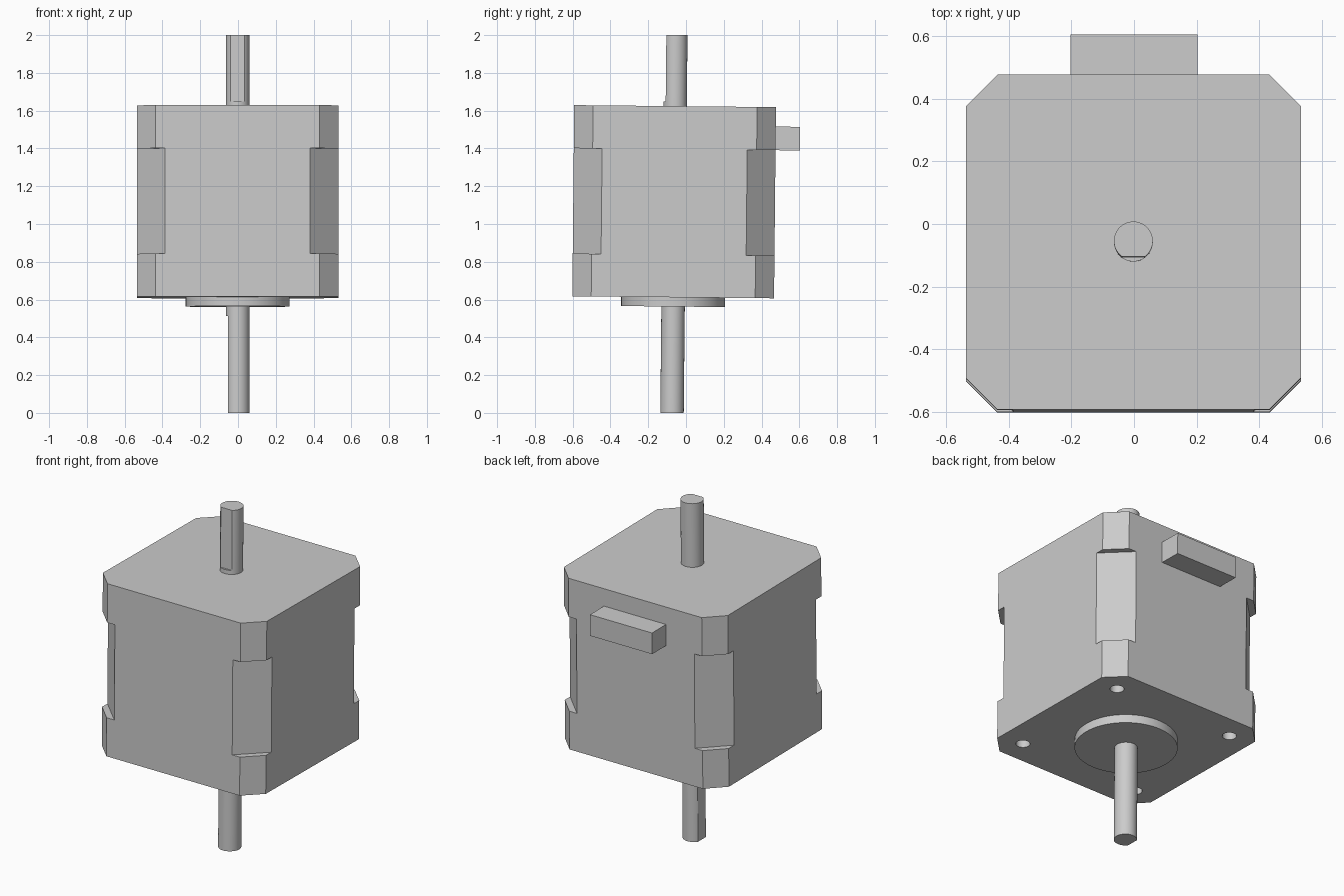
import bpy
import bmesh
import math
from mathutils import Matrix

default = bpy.data.objects.get("Cube")
if default:
    bpy.data.objects.remove(default, do_unlink=True)

grey = bpy.data.materials.new("plain grey")
grey.use_nodes = True
colour = (0.6, 0.6, 0.6, 1)
grey.diffuse_color = colour
grey.node_tree.nodes["Principled BSDF"].inputs["Base Color"].default_value = colour

HALF = 0.534                      # half width of the housing
BOTTOM, TOP = 0.612, 1.624        # housing ends
RECESS = (0.838, 1.396)           # deeper corner cut on the middle stack
SHAFT_R = 0.062
FLAT = 0.05                       # distance from the shaft axis to its flat


def make(name, bm):
    mesh = bpy.data.meshes.new(name)
    bmesh.ops.recalc_face_normals(bm, faces=bm.faces)
    bm.to_mesh(mesh)
    bm.free()
    obj = bpy.data.objects.new(name, mesh)
    bpy.context.collection.objects.link(obj)
    mesh.materials.append(grey)
    return obj


def box(name, lo, hi, turn=0.0):
    bm = bmesh.new()
    size = [b - a for a, b in zip(lo, hi)]
    mid = [(a + b) / 2 for a, b in zip(lo, hi)]
    place = Matrix.Rotation(turn, 4, "Z") @ Matrix.Translation(mid) @ Matrix.Diagonal((*size, 1))
    bmesh.ops.create_cube(bm, size=1, matrix=place)
    return make(name, bm)


def cylinder(name, radius, z0, z1, x=0.0, y=0.0, sides=48):
    bm = bmesh.new()
    bmesh.ops.create_cone(bm, cap_ends=True, segments=sides, radius1=radius, radius2=radius,
                          depth=z1 - z0, matrix=Matrix.Translation((x, y, (z0 + z1) / 2)))
    return make(name, bm)


def activate(obj):
    bpy.ops.object.select_all(action="DESELECT")
    obj.select_set(True)
    bpy.context.view_layer.objects.active = obj


def cut(obj, cutter):
    cutter.hide_render = True
    activate(obj)
    mod = obj.modifiers.new("cut", "BOOLEAN")
    mod.operation, mod.solver, mod.object = "DIFFERENCE", "EXACT", cutter
    bpy.ops.object.modifier_apply(modifier=mod.name)
    bpy.data.objects.remove(cutter, do_unlink=True)


# Square housing with chamfered corners, recessed along the middle
housing = box("motor_housing", (-HALF, -HALF, BOTTOM), (HALF, HALF, TOP))
for i in range(4):
    turn = math.radians(45 + 90 * i)
    for chamfer, z0, z1 in ((0.1, BOTTOM - 0.1, TOP + 0.1), (0.15, *RECESS)):
        reach = (2 * HALF - chamfer) / math.sqrt(2)
        cut(housing, box("corner_cutter", (reach, -0.4, z0), (reach + 0.3, 0.4, z1), turn))

# Blind screw holes in the mounting face
for x in (-0.391, 0.391):
    for y in (-0.391, 0.391):
        cut(housing, cylinder("hole_cutter", 0.038, BOTTOM - 0.05, BOTTOM + 0.11, x, y, 32))

# Round locating boss
boss = cylinder("locating_boss", 0.275, 0.563, BOTTOM + 0.01, sides=64)

# Shafts, each with a flat ground along most of its length
rear_shaft = cylinder("rear_shaft", SHAFT_R, TOP - 0.01, 2)
cut(rear_shaft, box("flat_cutter", (-0.2, -0.2, 1.648), (0.2, -FLAT, 2.1)))
front_shaft = cylinder("front_shaft", SHAFT_R, 0, 0.573)
cut(front_shaft, box("flat_cutter", (-0.2, -0.2, -0.1), (-FLAT, 0.2, 0.512)))

# Wiring socket on the back
socket = box("wiring_socket", (-0.2, HALF - 0.01, 1.396), (0.204, 0.663, 1.521))

# The whole motor leans back very slightly
lean = Matrix.Translation((-0.002, -0.064, 1)) @ Matrix.Rotation(-0.01, 4, "X") @ Matrix.Translation((0, 0, -1))
for obj in (housing, boss, rear_shaft, front_shaft, socket):
    obj.data.transform(lean)
    activate(obj)
    bpy.ops.object.shade_smooth_by_angle(angle=math.radians(30))
